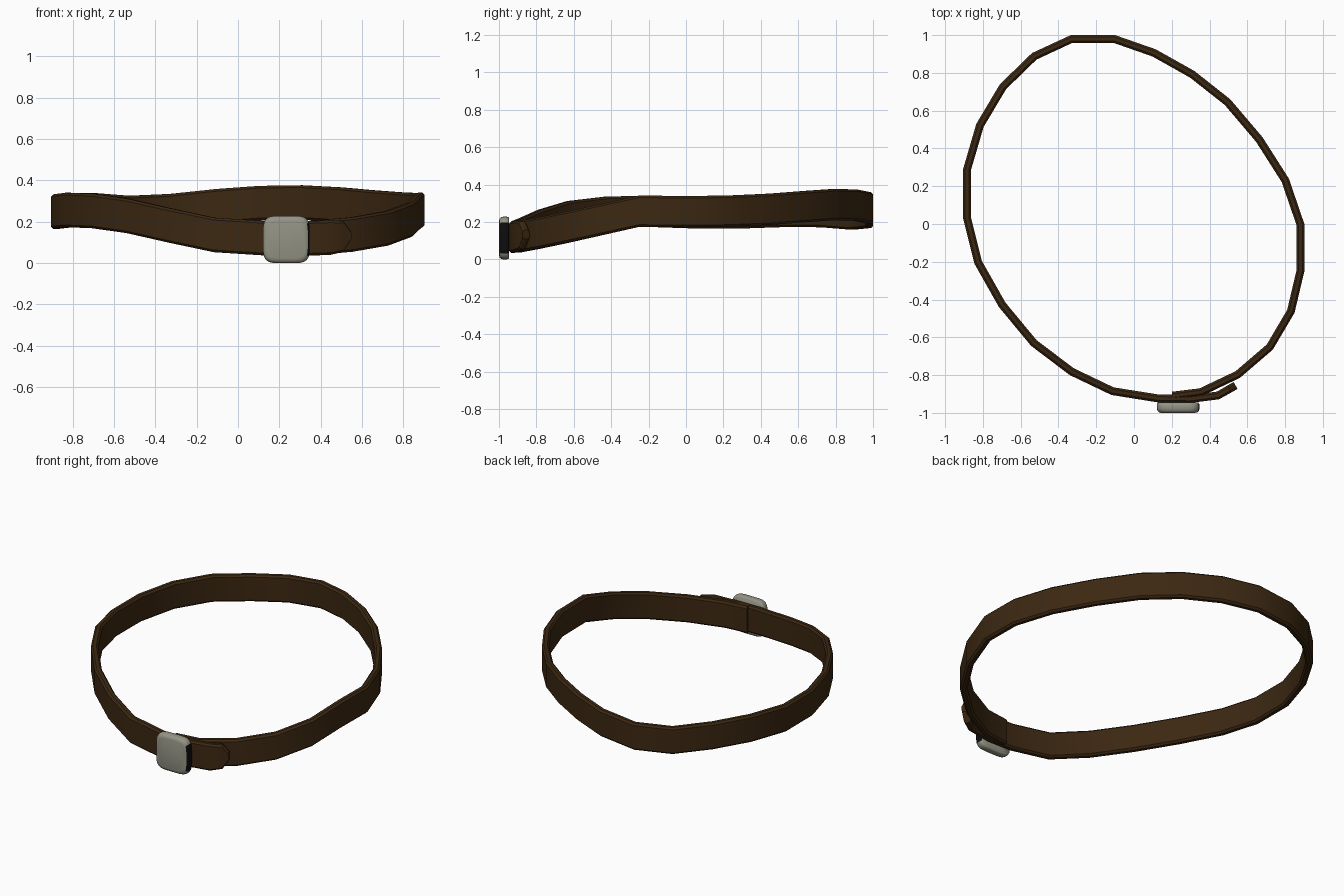
import bpy, bmesh, math
from mathutils import Vector

if "Cube" in bpy.data.objects:
    bpy.data.objects.remove(bpy.data.objects["Cube"])


def material(name, rgb):
    m = bpy.data.materials.new(name)
    m.diffuse_color = (*rgb, 1)
    m.use_nodes = True
    m.node_tree.nodes["Principled BSDF"].inputs["Base Color"].default_value = m.diffuse_color
    return m


leather = material("dark brown leather", (0.045, 0.021, 0.006))
metal = material("pale grey metal", (0.30, 0.295, 0.235))
black = material("black slot", (0.004, 0.004, 0.004))


def loft(name, rings, mats, angle):
    """Skin closed rings of equal length and cap both ends."""
    bm = bmesh.new()
    vr = [[bm.verts.new(p) for p in r] for r in rings]
    n = len(vr[0])
    for a, b in zip(vr, vr[1:]):
        for i in range(n):
            j = (i + 1) % n
            bm.faces.new((a[i], a[j], b[j], b[i]))
    bm.faces.new(vr[0][::-1])
    bm.faces.new(vr[-1])
    bmesh.ops.recalc_face_normals(bm, faces=bm.faces)
    me = bpy.data.meshes.new(name)
    bm.to_mesh(me)
    bm.free()
    ob = bpy.data.objects.new(name, me)
    bpy.context.collection.objects.link(ob)
    for m in mats:
        me.materials.append(m)
    bpy.ops.object.select_all(action='DESELECT')
    ob.select_set(True)
    bpy.context.view_layer.objects.active = ob
    bpy.ops.object.shade_smooth_by_angle(angle=math.radians(angle))
    return ob


# strap: outer edge of the band (x, y, bottom z), anticlockwise from hidden end to tip
path = [(0.205, -0.93, 0.037), (0.36, -0.91, 0.038), (0.56, -0.815, 0.055),
        (0.735, -0.665, 0.085), (0.85, -0.47, 0.127), (0.902, -0.25, 0.175),
        (0.902, 0.0, 0.172), (0.82, 0.24, 0.175), (0.68, 0.46, 0.185),
        (0.51, 0.66, 0.2), (0.32, 0.81, 0.21), (0.115, 0.925, 0.207),
        (-0.10, 1.0, 0.192), (-0.335, 1.0, 0.168), (-0.54, 0.905, 0.159),
        (-0.71, 0.74, 0.172), (-0.835, 0.53, 0.173), (-0.905, 0.29, 0.165),
        (-0.905, 0.03, 0.166), (-0.845, -0.21, 0.174), (-0.715, -0.44, 0.169),
        (-0.545, -0.645, 0.145), (-0.34, -0.80, 0.099), (-0.12, -0.905, 0.053),
        (0.13, -0.945, 0.037), (0.30, -0.947, 0.035), (0.45, -0.928, 0.04),
        (0.515, -0.892, 0.046), (0.548, -0.873, 0.05)]
WIDTH, THICK, CH = 0.167, 0.042, 0.011
rings = []
for i, (x, y, z) in enumerate(path):
    a = Vector(path[max(i - 1, 0)][:2])
    b = Vector(path[min(i + 1, len(path) - 1)][:2])
    t = (b - a).normalized()
    n = Vector((-t.y, t.x))                       # points to the inside
    w = WIDTH
    zc = z + WIDTH / 2
    if i >= len(path) - 2:                        # tapered tip
        w = 0.15 if i == len(path) - 2 else 0.05
    h, c = w / 2, CH
    prof = [(0, -h + c), (0, h - c), (c, h), (THICK - c, h),
            (THICK, h - c), (THICK, -h + c), (THICK - c, -h), (c, -h)]
    rings.append([(x + n.x * d, y + n.y * d, zc + e) for d, e in prof])
loft("belt_strap", rings, [leather], 30)

# buckle: pillow-shaped plate with a dark slot on the right side
CX, CZ, HX, HZ, N = 0.234, 0.1145, 0.113, 0.1145, 48
rings = []
for y, s in ((-0.946, 0.94), (-0.952, 0.985), (-0.962, 1), (-0.976, 1),
             (-0.988, 0.975), (-0.996, 0.92), (-1.0, 0.8)):
    r = []
    for k in range(N):
        a = 2 * math.pi * k / N
        ca, sa = math.cos(a), math.sin(a)
        f = (abs(ca) ** 5 + abs(sa) ** 5) ** -0.2
        r.append((CX + HX * s * f * ca, y, CZ + HZ * s * f * sa))
    rings.append(r)
buckle = loft("buckle", rings, [metal, black], 50)
for p in buckle.data.polygons:
    c = p.center
    if c.x > CX + 0.9 * HX and abs(c.z - CZ) < 0.075 and -0.993 < c.y < -0.947:
        p.material_index = 1
